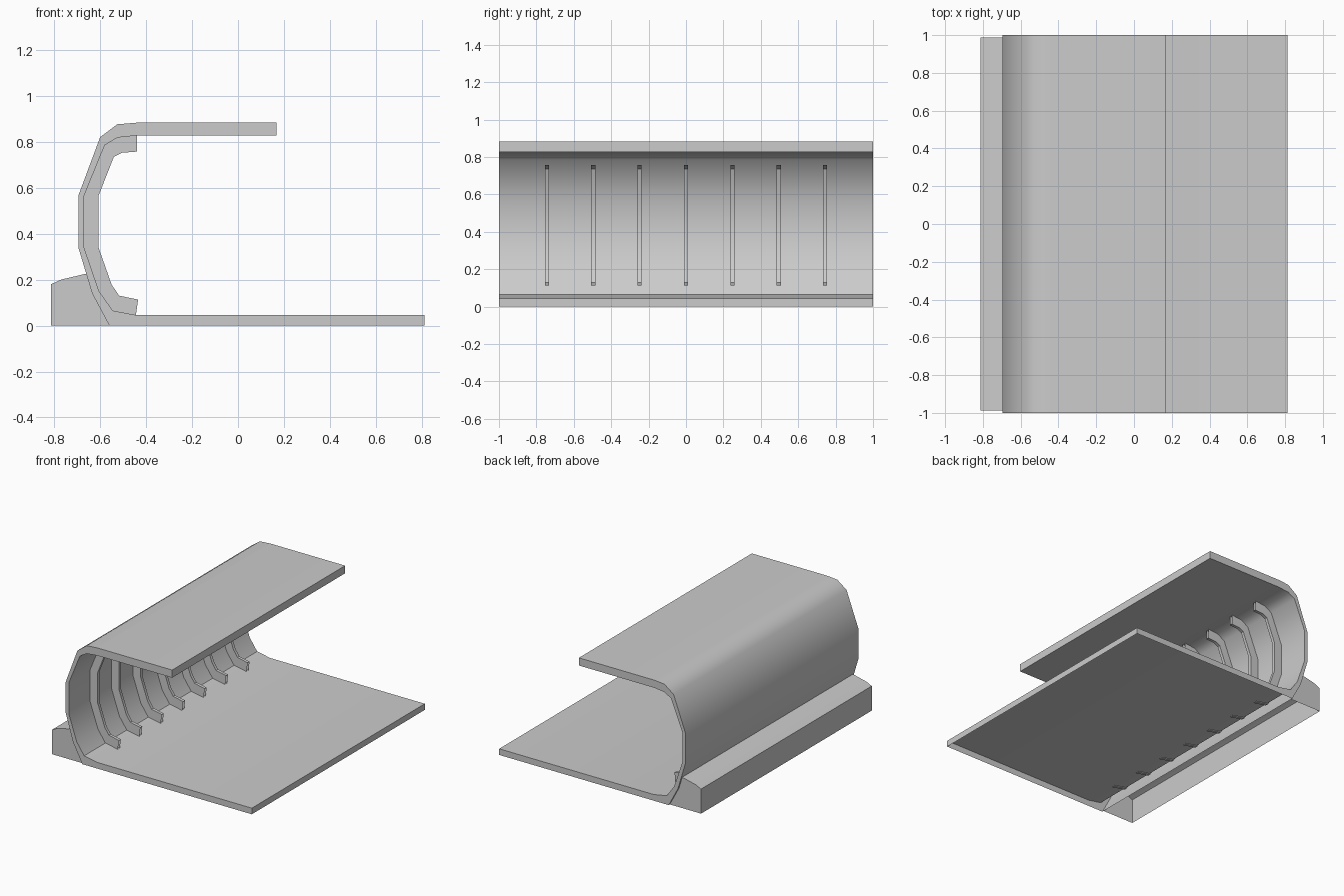
import bpy, bmesh, math

if "Cube" in bpy.data.objects:
    bpy.data.objects.remove(bpy.data.objects["Cube"])


def extrude_profile(name, profile, y0, y1, open_edges=()):
    """Extrude an x-z outline along y; open_edges are side faces left out."""
    bm = bmesh.new()
    front = [bm.verts.new((x, y0, z)) for x, z in profile]
    back = [bm.verts.new((x, y1, z)) for x, z in profile]
    n = len(profile)
    bm.faces.new(front)
    bm.faces.new(back[::-1])
    sides = []
    for i in range(n):
        j = (i + 1) % n
        sides.append(bm.faces.new((front[j], front[i], back[i], back[j])))
    bmesh.ops.recalc_face_normals(bm, faces=bm.faces[:])
    bmesh.ops.delete(bm, geom=[sides[i] for i in open_edges], context='FACES_ONLY')
    mesh = bpy.data.meshes.new(name)
    bm.to_mesh(mesh)
    bm.free()
    ob = bpy.data.objects.new(name, mesh)
    bpy.context.collection.objects.link(ob)
    bpy.ops.object.select_all(action='DESELECT')
    ob.select_set(True)
    bpy.context.view_layer.objects.active = ob
    bpy.ops.object.shade_smooth_by_angle(angle=math.radians(40))
    return ob


# Inner face of the curved wall, floor to roof
inner = [(-0.44, 0.045), (-0.545, 0.065), (-0.605, 0.15), (-0.67, 0.34),
         (-0.67, 0.565), (-0.58, 0.785), (-0.525, 0.818), (-0.44, 0.827)]

# Floor, curved wall and roof as one bent slab, open underneath
outer = [(0.167, 0.827), (0.167, 0.883), (-0.44, 0.883), (-0.525, 0.876),
         (-0.60, 0.82), (-0.695, 0.565), (-0.695, 0.34), (-0.635, 0.14),
         (-0.56, 0.0), (0.812, 0.0), (0.812, 0.045)]
extrude_profile("curved_shell", inner + outer, -1.0, 1.0, open_edges=(16,))

# Hollow ribs following the inside of the wall, slightly sunk, open at the tips
sunk = [(-0.445, 0.04), (-0.55, 0.06), (-0.612, 0.15), (-0.677, 0.34),
        (-0.677, 0.565), (-0.587, 0.79), (-0.527, 0.824), (-0.44, 0.833)]
rib_face = [(-0.44, 0.757), (-0.505, 0.752), (-0.54, 0.735), (-0.607, 0.565),
            (-0.607, 0.34), (-0.55, 0.178), (-0.517, 0.13), (-0.435, 0.113)]
for i in range(7):
    y = (i - 3) * 0.248
    extrude_profile(f"rib_{i + 1}", sunk + rib_face, y - 0.011, y + 0.011,
                    open_edges=(7, 15))

# Hollow rear footing, open underneath and against the wall
footing = [(-0.56, 0.0), (-0.813, 0.0), (-0.813, 0.18), (-0.77, 0.20),
           (-0.66, 0.226), (-0.635, 0.14)]
extrude_profile("rear_footing", footing, -0.987, 0.987, open_edges=(0, 4, 5))
